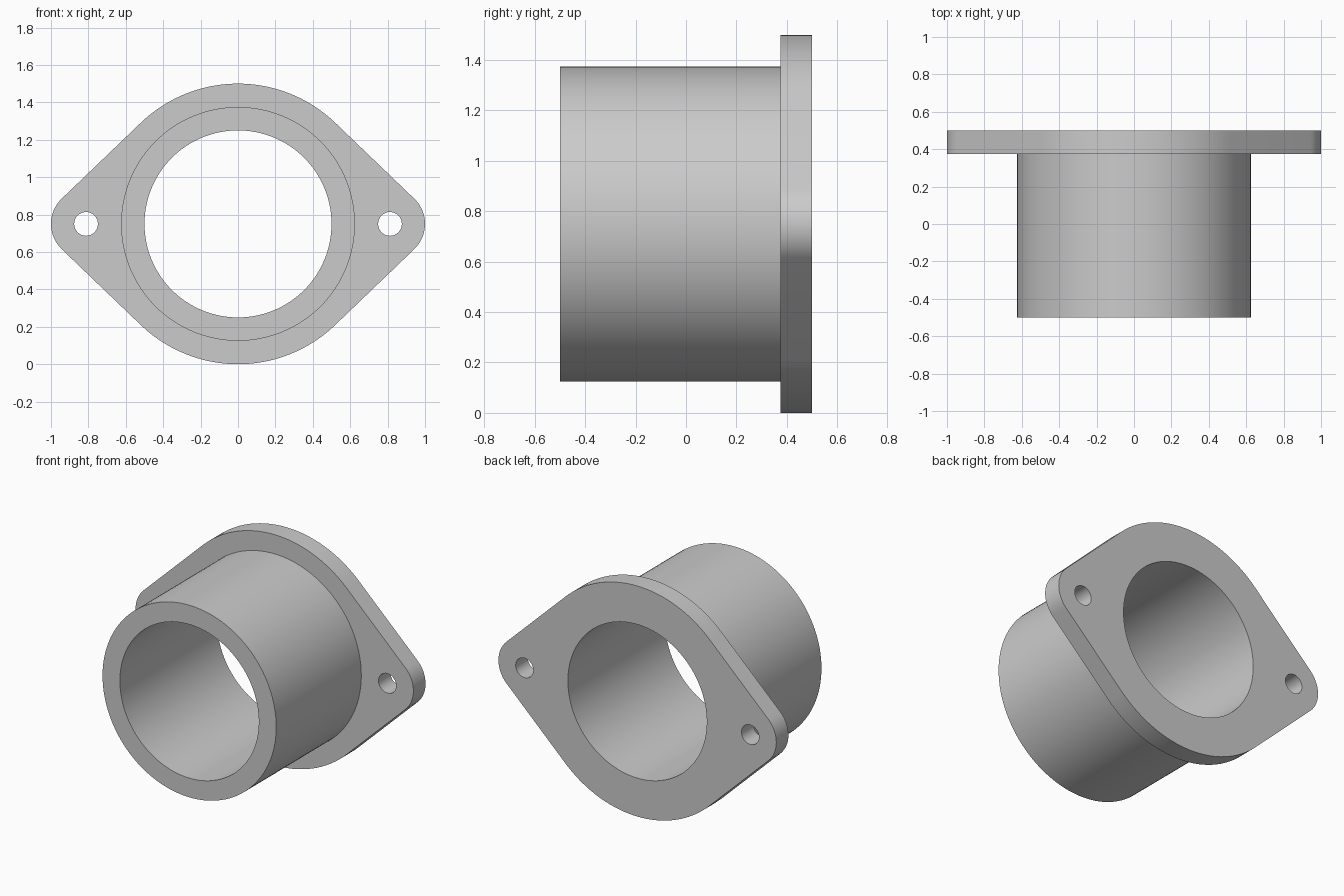
import bpy, bmesh
from math import pi, cos, sin, acos

if "Cube" in bpy.data.objects:
    bpy.data.objects.remove(bpy.data.objects["Cube"])

CZ = 0.75                                  # height of the bore axis
BACK, STEP, FRONT = 0.5, 0.375, -0.5       # y of flange back, flange front, tube end
R_FLANGE, R_TUBE, R_BORE = 0.75, 0.625, 0.5
EAR_X, R_EAR, R_HOLE = 0.8125, 0.1875, 0.0635

bm = bmesh.new()


def arc(cx, r, a0, a1, n):
    return [(cx + r * cos(a0 + (a1 - a0) * i / n),
             CZ + r * sin(a0 + (a1 - a0) * i / n)) for i in range(n + 1)]


def circle(cx, r, n):
    return arc(cx, r, 0, 2 * pi, n)[:-1]


def ring(points, y):
    return [bm.verts.new((x, y, z)) for x, z in points]


def wall(a, b):
    n = len(a)
    for i in range(n):
        j = (i + 1) % n
        bm.faces.new((a[i], a[j], b[j], b[i]))


def cap(*rings):
    edges = [bm.edges.get((r[i - 1], r[i])) for r in rings for i in range(len(r))]
    bmesh.ops.triangle_fill(bm, edges=edges, use_beauty=True, normal=(0, 1, 0))


# Flange outline: big arcs joined to the ear arcs by tangent lines
t = acos((R_FLANGE - R_EAR) / EAR_X)
outline = (arc(EAR_X, R_EAR, -t, t, 16) + arc(0, R_FLANGE, t, pi - t, 36)
           + arc(-EAR_X, R_EAR, pi - t, pi + t, 16)
           + arc(0, R_FLANGE, pi + t, 2 * pi - t, 36))
rim = [ring(outline, y) for y in (STEP, BACK)]
wall(*rim)

# Bolt holes through both ears
holes = []
for side in (-1, 1):
    pts = circle(side * EAR_X, R_HOLE, 32)
    pair = [ring(pts, STEP), ring(pts, BACK)]
    wall(*pair)
    holes.append(pair)

# Tube: outside wall, end annulus, through bore
tube, bore = circle(0, R_TUBE, 128), circle(0, R_BORE, 128)
loops = [ring(tube, STEP), ring(tube, FRONT), ring(bore, FRONT), ring(bore, BACK)]
for a, b in zip(loops, loops[1:]):
    wall(a, b)

# Flange front and back faces
cap(rim[0], loops[0], holes[0][0], holes[1][0])
cap(rim[1], loops[3], holes[0][1], holes[1][1])

bmesh.ops.recalc_face_normals(bm, faces=bm.faces[:])
mesh = bpy.data.meshes.new("flanged_bushing")
bm.to_mesh(mesh)
bm.free()
obj = bpy.data.objects.new("flanged_bushing", mesh)
bpy.context.collection.objects.link(obj)
bpy.context.view_layer.objects.active = obj
obj.select_set(True)
bpy.ops.object.shade_smooth_by_angle(angle=pi / 6)
